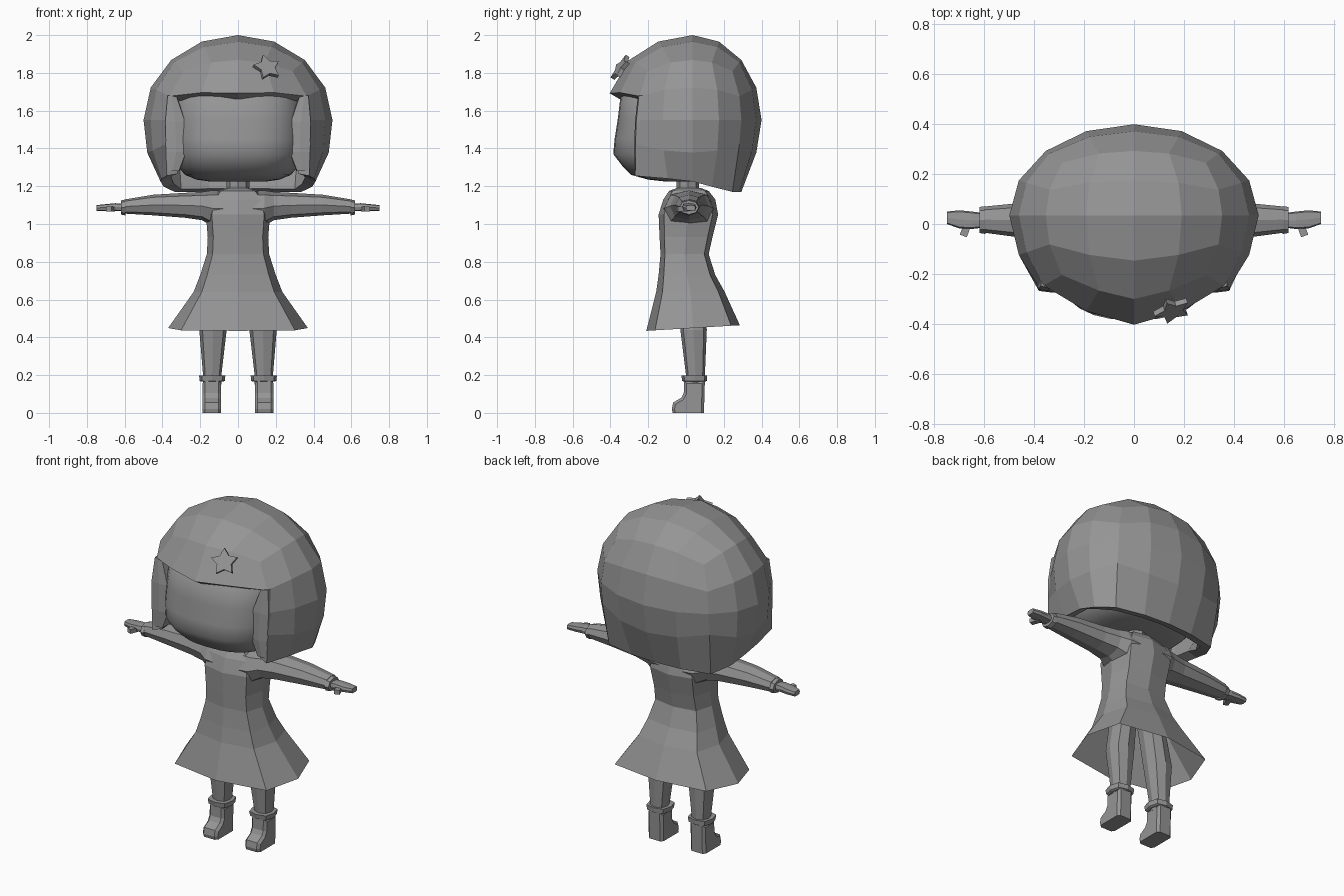
import bpy, bmesh
from math import sin, cos, tan, pi, radians
from mathutils import Vector, Matrix

if "Cube" in bpy.data.objects:
    bpy.data.objects.remove(bpy.data.objects["Cube"])

grey = bpy.data.materials.new("plain grey")
grey.use_nodes = True
grey.diffuse_color = (0.3, 0.3, 0.3, 1)
grey.node_tree.nodes["Principled BSDF"].inputs["Base Color"].default_value = (0.3, 0.3, 0.3, 1)


def finish(name, bm, mirror=False, normals=True):
    if normals:
        bmesh.ops.recalc_face_normals(bm, faces=bm.faces[:])
    mesh = bpy.data.meshes.new(name)
    bm.to_mesh(mesh)
    bm.free()
    mesh.materials.append(grey)
    ob = bpy.data.objects.new(name, mesh)
    bpy.context.collection.objects.link(ob)
    if mirror:
        ob.modifiers.new("Mirror", 'MIRROR')
    return ob


def smooth(ob, angle):
    bpy.ops.object.select_all(action='DESELECT')
    ob.select_set(True)
    bpy.context.view_layer.objects.active = ob
    bpy.ops.object.shade_smooth_by_angle(angle=radians(angle))


def loft(name, rings, n=8, power=2.0, along_x=False, caps=(True, True), mirror=False, tilt=0):
    """Rings are (position, a min, a max, b min, b max) along z (a=x, b=y) or x (a=y, b=z)."""
    bm = bmesh.new()
    loops = []
    for i, (pos, a0, a1, b0, b1) in enumerate(rings):
        loop = []
        for k in range(n):
            t = 2 * pi * k / n
            c, s = (abs(f) ** (2 / power) * (1 if f > 0 else -1) for f in (cos(t), sin(t)))
            a = (a0 + a1) / 2 + c * (a1 - a0) / 2
            b = (b0 + b1) / 2 + s * (b1 - b0) / 2
            co = (pos, a, b) if along_x else (a, b, pos + (tilt * b if i == 0 else 0))
            loop.append(bm.verts.new(co))
        loops.append(loop)
    for lo, hi in zip(loops, loops[1:]):
        for k in range(n):
            j = (k + 1) % n
            bm.faces.new((lo[k], lo[j], hi[j], hi[k]))
    if caps[0]:
        bm.faces.new(loops[0][::-1])
    if caps[1]:
        bm.faces.new(loops[-1])
    return finish(name, bm, mirror)


# Head: rounded, flat-fronted form inside the hair
head = loft("head", [
    (1.225, -.15, .15, -.11, .18), (1.235, -.22, .22, -.20, .23),
    (1.26, -.28, .28, -.29, .27), (1.305, -.32, .32, -.335, .29),
    (1.37, -.34, .34, -.385, .30), (1.45, -.35, .35, -.378, .31),
    (1.55, -.35, .35, -.362, .31), (1.69, -.33, .33, -.345, .29),
    (1.77, -.24, .24, -.22, .20)], n=32, power=2.6)
smooth(head, 60)

# Hair: faceted round shell with the face opening cut out
bm = bmesh.new()
bmesh.ops.create_cube(bm, size=2)
bmesh.ops.subdivide_edges(bm, edges=bm.edges[:], cuts=3, use_grid_fill=True)
cut = []
for f in bm.faces:
    c = f.calc_center_median()
    if c.z < -.99 or (c.y < -.99 and c.z < .5):
        cut.append(f)
bmesh.ops.delete(bm, geom=cut, context='FACES')
bmesh.ops.recalc_face_normals(bm, faces=bm.faces[:])
for v in bm.verts:
    c = v.co.copy()
    d = Vector([tan(q * pi / 4) for q in c]).normalized()
    depth = .475 - .06 * abs(c.x) if c.y < 0 else .365
    low = min(c.z, 0) ** 2
    front = max(-c.y, 0)
    v.co = Vector((d.x * .5 * (1 + low * (.16 + .06 * front)),
                   .035 + d.y * depth * (1 + low * .27 * front),
                   1.55 + d.z * .45))
    if c.z < -.99:
        v.co.z = 1.225 - (.055 if c.y > 0 else .03) * c.y
    if c.y < -.99 and abs(c.z - .5) < .01:
        v.co.z -= .03 * (1 - abs(c.x))
    if c.y < -.99 and c.z < .6:
        v.co.x *= 1.07
hair = finish("hair", bm, normals=False)
shell = hair.modifiers.new("Shell", 'SOLIDIFY')
shell.thickness = .06
shell.offset = -1

# Side locks: forward-facing ends of the hair beside the face
loft("side_locks", [(1.28, .31, .38, -.27, -.12), (1.38, .27, .385, -.275, -.12),
                    (1.54, .275, .39, -.27, -.12), (1.68, .325, .375, -.255, -.12)],
     power=8, mirror=True)

# Star hair clip lying on the fringe
bm = bmesh.new()
rim = []
for k in range(10):
    r = .076 if k % 2 == 0 else .042
    t = pi / 2 + k * pi / 5 + .15
    rim.append(bm.verts.new((r * cos(t), r * sin(t), 0)))
face = bm.faces.new(rim)
top = bmesh.ops.extrude_face_region(bm, geom=[face])
bmesh.ops.translate(bm, vec=(0, 0, .024),
                    verts=[g for g in top["geom"] if isinstance(g, bmesh.types.BMVert)])
z_dir = Vector((.25, -.8, .54)).normalized()
x_dir = Vector((0, 0, 1)).cross(z_dir).normalized()
turn = Matrix((x_dir, z_dir.cross(x_dir), z_dir)).transposed().to_4x4()
bm.transform(Matrix.Translation((.15, -.335, 1.82)) @ turn)
finish("star_clip", bm)

# Neck
loft("neck", [(1.12, -.06, .06, -.05, .07), (1.26, -.06, .06, -.05, .07)])

# Dress: flared skirt, narrow waist and sloping shoulders, open at the hem
loft("dress", [
    (.447, -.37, .37, -.21, .285), (.64, -.235, .235, -.158, .205),
    (.73, -.2, .2, -.145, .155), (.84, -.165, .165, -.135, .12),
    (.93, -.16, .16, -.14, .14), (1.05, -.17, .17, -.145, .17),
    (1.13, -.15, .15, -.12, .155), (1.175, -.11, .11, -.09, .12),
    (1.19, -.06, .06, -.05, .08)], power=3.4, caps=(False, True), tilt=.06)

# Sleeves, broad where they join the shoulders
loft("sleeves", [
    (.06, -.12, .15, .98, 1.18), (.14, -.115, .145, .99, 1.177),
    (.19, -.085, .12, 1.02, 1.17),
    (.28, -.07, .10, 1.033, 1.165), (.45, -.055, .085, 1.046, 1.155),
    (.60, -.035, .07, 1.055, 1.13)], power=2.4, along_x=True, mirror=True)

# Cuffs
loft("cuffs", [(.595, -.04, .072, 1.045, 1.13), (.62, -.036, .068, 1.05, 1.125),
               (.62, -.02, .05, 1.065, 1.11)], along_x=True, mirror=True)

# Hands
loft("hands", [(.61, -.015, .045, 1.068, 1.108), (.65, -.02, .05, 1.07, 1.11),
               (.70, -.018, .055, 1.07, 1.105), (.75, 0, .05, 1.07, 1.1)],
     power=4, along_x=True, mirror=True)

# Thumbs
bm = bmesh.new()
bmesh.ops.create_cube(bm, size=1)
bm.transform(Matrix.Translation((.675, -.022, 1.08)) @ Matrix.Rotation(.35, 4, 'Z')
             @ Matrix.Diagonal((.03, .055, .025, 1)))
finish("thumbs", bm, mirror=True)

# Legs
loft("legs", [(.15, .088, .185, 0, .1), (.20, .088, .185, 0, .1),
              (.44, .06, .205, -.03, .11), (.72, .03, .15, -.05, .1)],
     power=2.6, mirror=True)

# Boot cuffs
loft("boot_cuffs", [(.165, .078, .195, -.01, .1), (.17, .07, .203, -.02, .11),
                    (.198, .067, .206, -.025, .112), (.198, .085, .188, -.005, .1)],
     power=3, mirror=True)

# Boots: side profile extruded across, with softened edges
bm = bmesh.new()
profile = [(.095, 0), (.1, .17), (-.01, .17), (-.012, .105), (-.025, .08), (-.068, .055),
           (-.075, .02), (-.07, 0)]
side = bm.faces.new([bm.verts.new((.09, y, z)) for y, z in profile])
out = bmesh.ops.extrude_face_region(bm, geom=[side])
bmesh.ops.translate(bm, vec=(.098, 0, 0),
                    verts=[g for g in out["geom"] if isinstance(g, bmesh.types.BMVert)])
rims = [e for e in bm.edges if abs(e.verts[0].co.x - e.verts[1].co.x) < .01
        and max(v.co.z for v in e.verts) > .01]
bmesh.ops.bevel(bm, geom=rims, offset=.014, segments=1, affect='EDGES')
finish("boots", bm, mirror=True)
